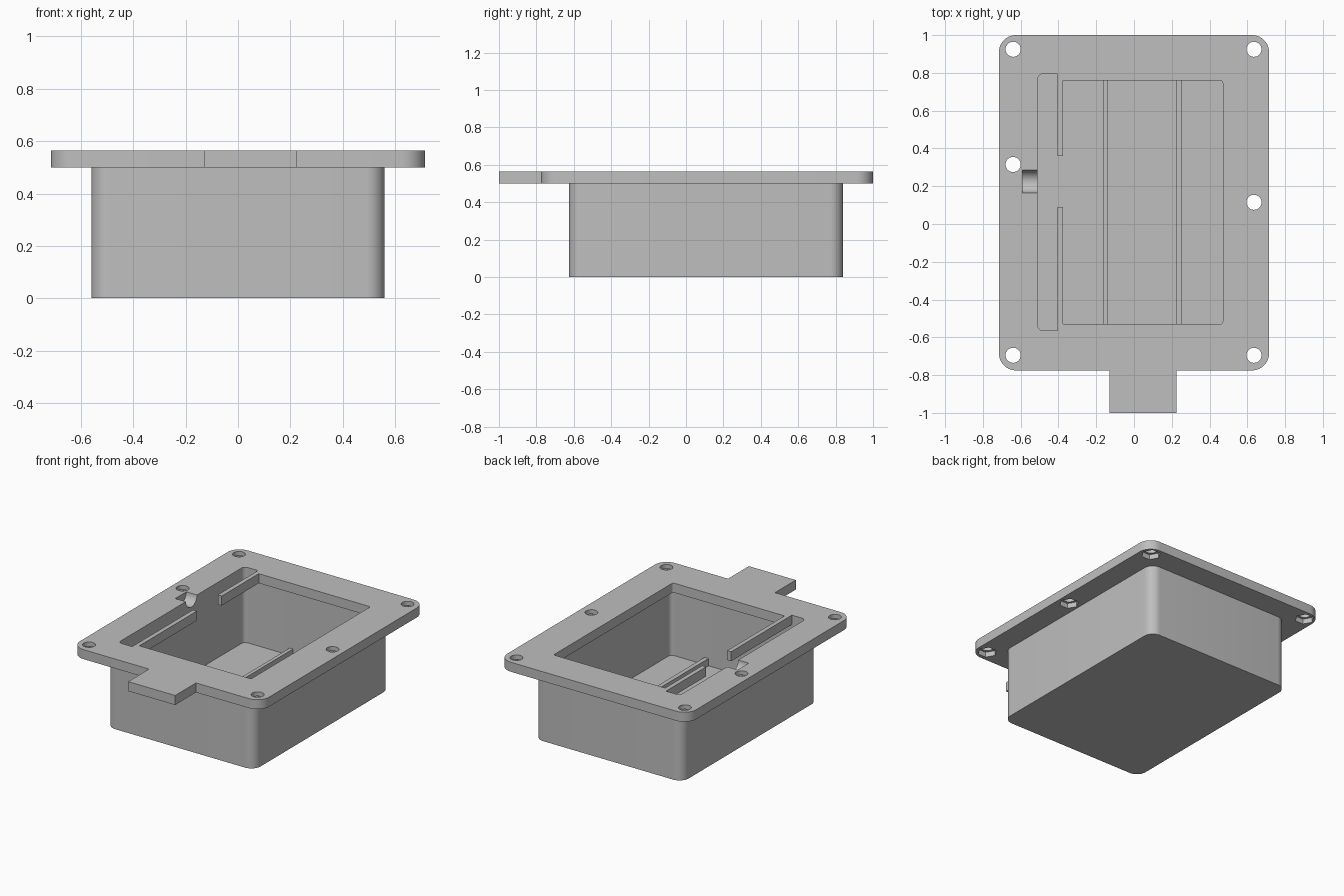
import bpy, bmesh, math

cube = bpy.data.objects.get("Cube")
if cube:
    bpy.data.objects.remove(cube, do_unlink=True)

# Single grey plastic
grey = bpy.data.materials.new("grey_plastic")
grey.use_nodes = True
GREY = (0.52, 0.52, 0.52, 1)
grey.diffuse_color = GREY
grey.node_tree.nodes["Principled BSDF"].inputs["Base Color"].default_value = GREY


def rounded_rect(x0, x1, y0, y1, radii, front_points=(), steps=10):
    """Outline from the front left-hand corner, counter-clockwise; one radius per corner."""
    points = []
    corners = [(x0, y0, 1, 1), (x1, y0, -1, 1), (x1, y1, -1, -1), (x0, y1, 1, -1)]
    for i, ((x, y, sx, sy), r) in enumerate(zip(corners, radii)):
        if r == 0:
            points.append((x, y))
        else:
            for k in range(steps + 1):
                a = math.pi * (1 + i / 2 + k / steps / 2)
                points.append((x + sx * r + r * math.cos(a), y + sy * r + r * math.sin(a)))
        if i == 0:
            points.extend(front_points)
    return points


def circle(x, y, r, sides):
    turn = 2 * math.pi / sides
    return [(x + r * math.cos(k * turn), y + r * math.sin(k * turn)) for k in range(sides)]


def prism(name, outline, z0, z1):
    """Extrude a flat outline between two heights."""
    bm = bmesh.new()
    base = bm.faces.new([bm.verts.new((x, y, z0)) for x, y in outline])
    top = bmesh.ops.extrude_face_region(bm, geom=[base])["geom"]
    bmesh.ops.translate(bm, vec=(0, 0, z1 - z0),
                        verts=[v for v in top if isinstance(v, bmesh.types.BMVert)])
    bmesh.ops.recalc_face_normals(bm, faces=bm.faces)
    mesh = bpy.data.meshes.new(name)
    bm.to_mesh(mesh)
    bm.free()
    mesh.materials.append(grey)
    obj = bpy.data.objects.new(name, mesh)
    bpy.context.collection.objects.link(obj)
    return obj


def activate(obj):
    bpy.ops.object.select_all(action="DESELECT")
    obj.select_set(True)
    bpy.context.view_layer.objects.active = obj


def cut(target, cutter):
    """Subtract the cutter and discard it."""
    cutter.hide_render = True
    mod = target.modifiers.new("cut", "BOOLEAN")
    mod.operation = "DIFFERENCE"
    mod.solver = "EXACT"
    mod.object = cutter
    activate(target)
    bpy.ops.object.modifier_apply(modifier=mod.name)
    bpy.data.objects.remove(cutter, do_unlink=True)


def smooth(obj):
    activate(obj)
    bpy.ops.object.shade_smooth_by_angle(angle=math.radians(30))


RIM, TOP, FLOOR = 0.50, 0.565, 0.05

# Hollow tub
tub = prism("tub", rounded_rect(-0.56, 0.56, -0.625, 0.84, [0.07] * 4), 0, RIM)
cut(tub, prism("tub_cavity", rounded_rect(-0.51, 0.51, -0.565, 0.795, [0.03] * 4), FLOOR, 0.7))

# Ribs on the tub floor
for side, x0, x1 in (("right", -0.165, -0.14), ("left", 0.225, 0.255)):
    prism("floor_rib_" + side, rounded_rect(x0, x1, -0.565, 0.795, [0] * 4), FLOOR - 0.01, 0.10)

# Flange with front tab
tab = [(-0.13, -0.775), (-0.13, -1), (0.225, -1), (0.225, -0.775)]
flange = prism("flange", rounded_rect(-0.715, 0.715, -0.775, 1, [0.09] * 4, tab), RIM, TOP)

# Main opening, side slot and the gap that splits the fence between them
cut(flange, prism("opening", rounded_rect(-0.375, 0.47, -0.53, 0.76, [0, 0.015, 0.015, 0]), 0.4, 0.7))
cut(flange, prism("slot", rounded_rect(-0.51, -0.405, -0.565, 0.795, [0.03, 0, 0, 0.03]), 0.4, 0.7))
cut(flange, prism("fence_gap", rounded_rect(-0.43, -0.35, 0.09, 0.36, [0] * 4), 0.4, 0.7))

# Half-round cable groove beside the slot
groove = prism("groove", circle(0, 0, 0.06, 32), -0.59, -0.49)
for v in groove.data.vertices:
    a, b, c = v.co
    v.co = (c, a + 0.225, b + TOP)
cut(flange, groove)

# Screw holes with hexagonal nut pockets underneath
for x, ys in ((-0.64, (0.925, 0.315, -0.695)), (0.635, (0.925, 0.115, -0.695))):
    for y in ys:
        cut(flange, prism("hole", circle(x, y, 0.04, 28), 0.4, 0.7))
        cut(flange, prism("nut_pocket", circle(x, y, 0.062, 6), 0.4, RIM + 0.035))

smooth(tub)
smooth(flange)
